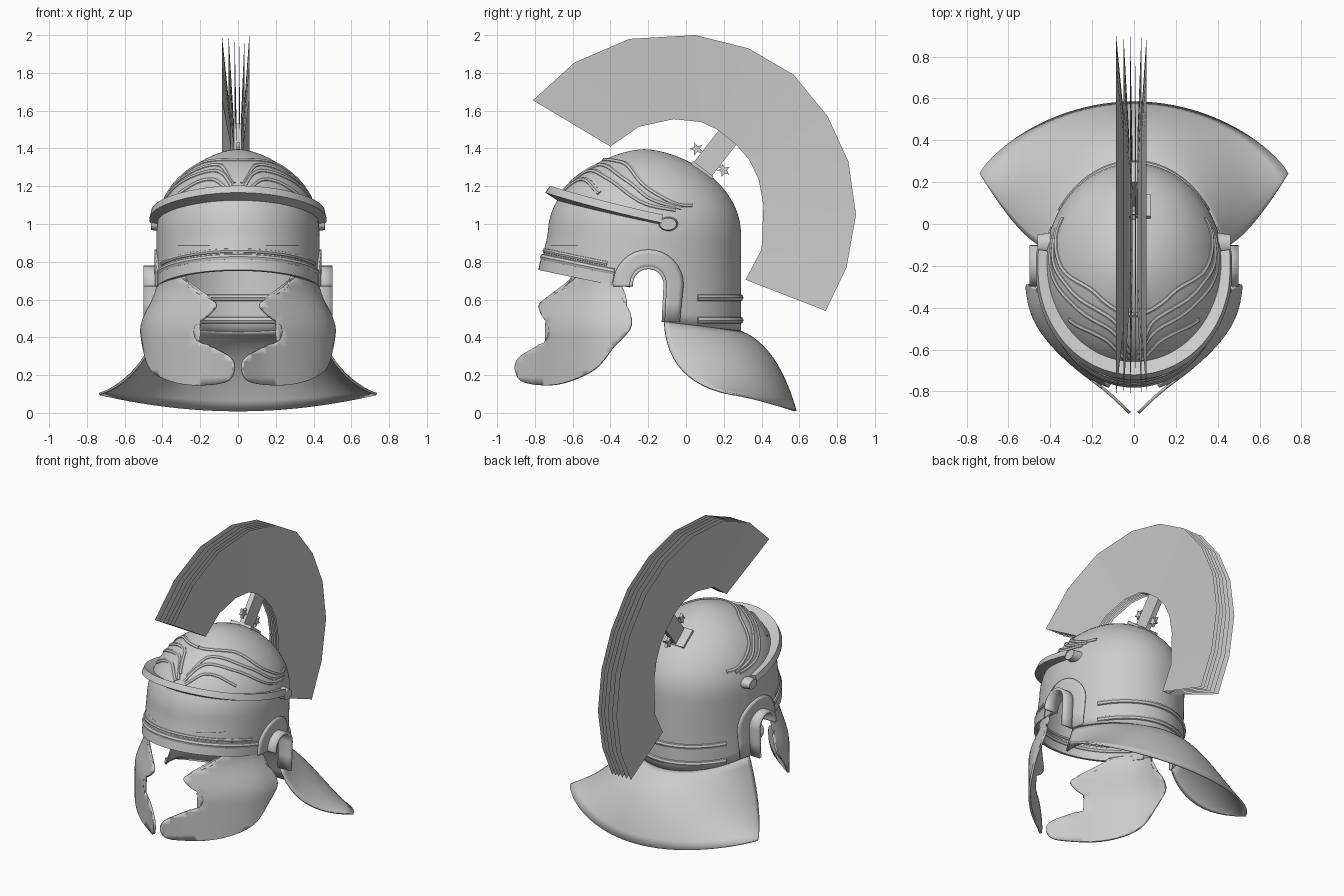
import bpy, bmesh
from math import sin, cos, pi, sqrt, radians, asin
from mathutils import Vector, Matrix

if "Cube" in bpy.data.objects:
    bpy.data.objects.remove(bpy.data.objects["Cube"])


def make(name, bm, thick=0, mirror=False, smooth=True, recalc=True):
    if recalc:
        bmesh.ops.recalc_face_normals(bm, faces=bm.faces)
    me = bpy.data.meshes.new(name)
    bm.to_mesh(me)
    bm.free()
    ob = bpy.data.objects.new(name, me)
    bpy.context.collection.objects.link(ob)
    if smooth:
        bpy.ops.object.select_all(action='DESELECT')
        ob.select_set(True)
        bpy.context.view_layer.objects.active = ob
        bpy.ops.object.shade_smooth_by_angle(angle=radians(40))
    if thick:
        m = ob.modifiers.new("thickness", 'SOLIDIFY')
        m.thickness = thick
        m.offset = 0
    if mirror:
        m = ob.modifiers.new("mirror", 'MIRROR')
        m.use_mirror_merge = False
    return ob


def grid(rows):
    """Quad mesh through rows of points."""
    bm = bmesh.new()
    vs = [[bm.verts.new(p) for p in r] for r in rows]
    for a, b in zip(vs, vs[1:]):
        for i in range(len(a) - 1):
            bm.faces.new((a[i], a[i + 1], b[i + 1], b[i]))
    return bm


def spline(pts, n=6, closed=False):
    """Catmull-Rom through points."""
    p = [Vector(q) for q in pts]
    p = [p[-1]] + p + p[:2] if closed else [p[0]] + p + [p[-1]]
    out = []
    for i in range(1, len(p) - 2):
        a, b, c, d = p[i - 1:i + 3]
        for k in range(n):
            t = k / n
            out.append(0.5 * (2 * b + (c - a) * t + (2 * a - 5 * b + 4 * c - d) * t**2
                              + (3 * b - a - 3 * c + d) * t**3))
    return out if closed else out + [p[-2]]


# Helmet bowl surface: ellipses stacked along z
def params(z):
    k = (1 - max(0, min(1, (z - .95) / .44))**2)**.6
    low = .11 * max(0, .95 - max(z, .68))
    return .425 * k, -.22 - low, .505 * k + low


def S(th, z):
    hx, yc, ry = params(z)
    return Vector((hx * cos(th), yc + ry * sin(th), z))


def normal(th, z):
    e = .004
    return (S(th + e, z) - S(th - e, z)).cross(S(th, z + e) - S(th, z - e)).normalized()


def surf_x(y, z):
    hx, yc, ry = params(z)
    return hx * sqrt(max(0, 1 - ((y - yc) / ry)**2))


def rim(y):
    return .76 - (y + .77) * .2


def bottom(th):
    y = -.245 + .52 * sin(th)
    if y < -.29:
        return rim(y)
    if y < -.11:
        return .68 + sqrt(max(0, .0081 - (y + .2)**2))
    return .48 - .05 * (y + .11) / .38


def sweep(name, path, section, mirror=False):
    """Sweep a section (out, across) along (theta, z) points on the bowl."""
    pts = [S(t, z) for t, z in path]
    bm = bmesh.new()
    rings = []
    for i, (t, z) in enumerate(path):
        n = normal(t, z)
        tan = (pts[min(i + 1, len(pts) - 1)] - pts[max(i - 1, 0)]).normalized()
        b = tan.cross(n).normalized()
        sec = section(t) if callable(section) else section
        rings.append([bm.verts.new(pts[i] + n * u + b * v) for u, v in sec])
    m = len(rings[0])
    for a, b in zip(rings, rings[1:]):
        for j in range(m):
            bm.faces.new((a[j], a[(j + 1) % m], b[(j + 1) % m], b[j]))
    bm.faces.new(rings[0])
    bm.faces.new(rings[-1])
    return make(name, bm, mirror=mirror)


def roll(r, n=8):
    return [(r * cos(2 * pi * k / n), r * sin(2 * pi * k / n)) for k in range(n)]


def arc(a, b, zf, n=48):
    out = []
    for i in range(n + 1):
        t = radians(a + (b - a) * i / n)
        out.append((t, zf(-.24 + .52 * sin(t))))
    return out


# Bowl
N = 144
rows = []
for r in range(25):
    s = sin(pi / 2 * r / 24)
    rows.append([S(t, bottom(t) + (1.39 - bottom(t)) * s)
                 for t in (2 * pi * i / N for i in range(N + 1))])
bm = grid(rows)
bmesh.ops.remove_doubles(bm, verts=bm.verts, dist=.0005)
make("bowl", bm, thick=.012)

# Brow bands along the front rim
sweep("brow_band", arc(-15, -165, lambda y: rim(y) + .03),
      [(-.01, -.035), (.014, -.035), (.014, .035), (-.01, .035)])
sweep("brow_roll_lower", arc(-15, -165, lambda y: rim(y) + .065), roll(.02))
sweep("brow_roll_upper", arc(-20, -160, lambda y: rim(y) + .1), roll(.014))
sweep("brow_line", arc(-70, -42, lambda y: .885, 12), roll(.007), mirror=True)

# Nape ridges
for i, z in enumerate((.49, .61)):
    sweep(f"nape_ridge_{i}", arc(35, 145, lambda y: z), roll(.02))

# Peak with round end bosses
def peak_section(t):
    d = .05 + .03 * max(0, -sin(t))
    return [(-.02, -.022), (d, -.022), (d, .022), (-.02, .022)]


sweep("peak", arc(10, -190, lambda y: 1.135 - .2 * (y + .73), 64), peak_section)
bm = bmesh.new()
bmesh.ops.create_cone(bm, cap_ends=True, segments=20, radius1=.05, radius2=.04, depth=.07,
                      matrix=Matrix.Translation((.425, -.095, 1.0)) @ Matrix.Rotation(pi / 2, 4, 'Y')
                      @ Matrix.Diagonal((.8, 1.1, 1, 1)))
make("peak_boss", bm, mirror=True)

# Embossed eyebrows (degrees around bowl, height)
brows = [
    [(-89, 1.335), (-45, 1.33), (-17, 1.30), (2, 1.19), (20, 1.11), (32, 1.10)],
    [(-86, 1.21), (-70, 1.30), (-40, 1.295), (-12, 1.22), (5, 1.13), (24, 1.085)],
    [(-87, 1.18), (-75, 1.26), (-55, 1.275), (-25, 1.22), (0, 1.11), (20, 1.075)],
    [(-84, 1.17), (-68, 1.23), (-50, 1.22), (-33, 1.16)],
]
for i, b in enumerate(brows):
    sweep(f"eyebrow_{i}", [(radians(p.x), p.y) for p in spline(b)],
          [(-.01, -.016), (.01, -.012), (.015, 0), (.01, .012), (-.01, .016)], mirror=True)


# Ear arch: plate on the bowl plus projecting flange
def arch(r, foot):
    pts = [(-.2 - r, .67)]
    pts += [(-.2 - r * cos(pi * k / 16), .68 + r * sin(pi * k / 16)) for k in range(17)]
    return pts + [((foot + r - .2) / 2, .58), (foot, .48)]


inner, outer = arch(.09, -.12), arch(.185, -.035)
rows = []
for k in range(5):
    f = k / 4
    row = []
    for a, b in zip(inner, outer):
        y, z = a[0] + (b[0] - a[0]) * f, a[1] + (b[1] - a[1]) * f
        row.append((surf_x(y, z) + .01, y, z))
    rows.append(row)
make("ear_plate", grid(rows), thick=.014, mirror=True)
rows = [[(x, y, z) for y, z in inner] for x in (.40, .45, .5)]
make("ear_flange", grid(rows), thick=.018, mirror=True)

# Flared neck guard
rows = []
for k in range(13):
    t = k / 12
    row = []
    for i in range(49):
        ph = pi * i / 48
        s, c = sin(ph), cos(ph)
        th = radians(14.5 + 151 * i / 48)
        a = S(th, .48 - .05 * s)
        b = Vector((.52 * c, -.1 + .58 * s, .16 + .2 * s))
        e = Vector((.735 * c, .24 + .34 * max(s, 0)**1.6, .01 + .09 * c * c))
        row.append(a * (1 - t)**2 + b * 2 * t * (1 - t) + e * t * t)
    rows.append(row)
make("neck_guard", grid(rows), thick=.012)

# Cheek guards: side outline bent round the jaw
outline = [(-.59, .73), (-.64, .655), (-.765, .585), (-.765, .525), (-.725, .46), (-.735, .385),
           (-.80, .345), (-.885, .29), (-.9, .22), (-.85, .16), (-.68, .15), (-.49, .225),
           (-.38, .35), (-.295, .445), (-.295, .53), (-.34, .61), (-.345, .68), (-.46, .72)]
bend = [(-.91, .012), (-.8, .13), (-.7, .26), (-.6, .37), (-.5, .45), (-.4, .495), (-.28, .515)]
bend = spline(bend, 8)


def cheek_x(y, z):
    x = bend[0].y
    for a, b in zip(bend, bend[1:]):
        if a.x <= y <= b.x:
            x = a.y + (b.y - a.y) * (y - a.x) / (b.x - a.x)
    f = max(0, min(1, (z - .42) / .28))
    return x - .085 * f * f * (3 - 2 * f)


bm = bmesh.new()
bm.faces.new([bm.verts.new((0, p.x, p.y)) for p in spline(outline, 5, closed=True)])
bmesh.ops.triangulate(bm, faces=bm.faces[:])
for axis, lo, n in ((1, -.9, 16), (2, .15, 15)):
    for k in range(1, n):
        co, no = Vector(), Vector()
        co[axis], no[axis] = lo + .04 * k, 1
        bmesh.ops.bisect_plane(bm, geom=bm.verts[:] + bm.edges[:] + bm.faces[:],
                               plane_co=co, plane_no=no, dist=.0005)
for v in bm.verts:
    v.co.x = cheek_x(v.co.y, v.co.z)
make("cheek_guard", bm, thick=.014, mirror=True)

# Crest: fan of thin sheets
top = [(-.81, 1.655), (-.59, 1.855), (-.3, 1.98), (.05, 2.0), (.33, 1.93), (.57, 1.79),
       (.75, 1.57), (.86, 1.33), (.9, 1.05), (.85, .77), (.74, .54)]
low = [(-.4, 1.41), (-.25, 1.515), (-.065, 1.555), (.08, 1.54), (.165, 1.5), (.265, 1.42),
       (.335, 1.34), (.385, 1.235), (.41, 1.1), (.40, .865), (.315, .705)]
for i, x in enumerate((-.085, -.05, -.018, .01, .035, .06)):
    rows = [[(x * .45, y, z) for y, z in low], [(x, y, z) for y, z in top]]
    make(f"crest_sheet_{i}", grid(rows), smooth=False)

# Crest post, base plate and star pins
tilt = Matrix.Translation((0, .085, 1.285)) @ Matrix.Rotation(-radians(38), 4, 'X')


def box(name, centre, size):
    bm = bmesh.new()
    bmesh.ops.create_cube(bm, size=1, matrix=tilt @ Matrix.Translation(centre)
                          @ Matrix.Diagonal((*size, 1)))
    make(name, bm, smooth=False)


box("crest_plate", (0, 0, 0), (.16, .135, .02))
box("crest_post", (0, 0, .13), (.035, .12, .27))
box("crest_pin", (0, 0, .075), (.012, .18, .015))
for side in (-1, 1):
    bm = bmesh.new()
    ring = []
    for k in range(10):
        r = .036 if k % 2 == 0 else .016
        a = pi * k / 5
        ring.append(bm.verts.new(tilt @ Vector((-.01, side * .092 + r * cos(a), .07 + r * sin(a)))))
    face = bm.faces.new(ring)
    ext = bmesh.ops.extrude_face_region(bm, geom=[face])
    for v in ext["geom"]:
        if isinstance(v, bmesh.types.BMVert):
            v.co.x += .02
    make("star_pin_front" if side < 0 else "star_pin_back", bm, smooth=False)
